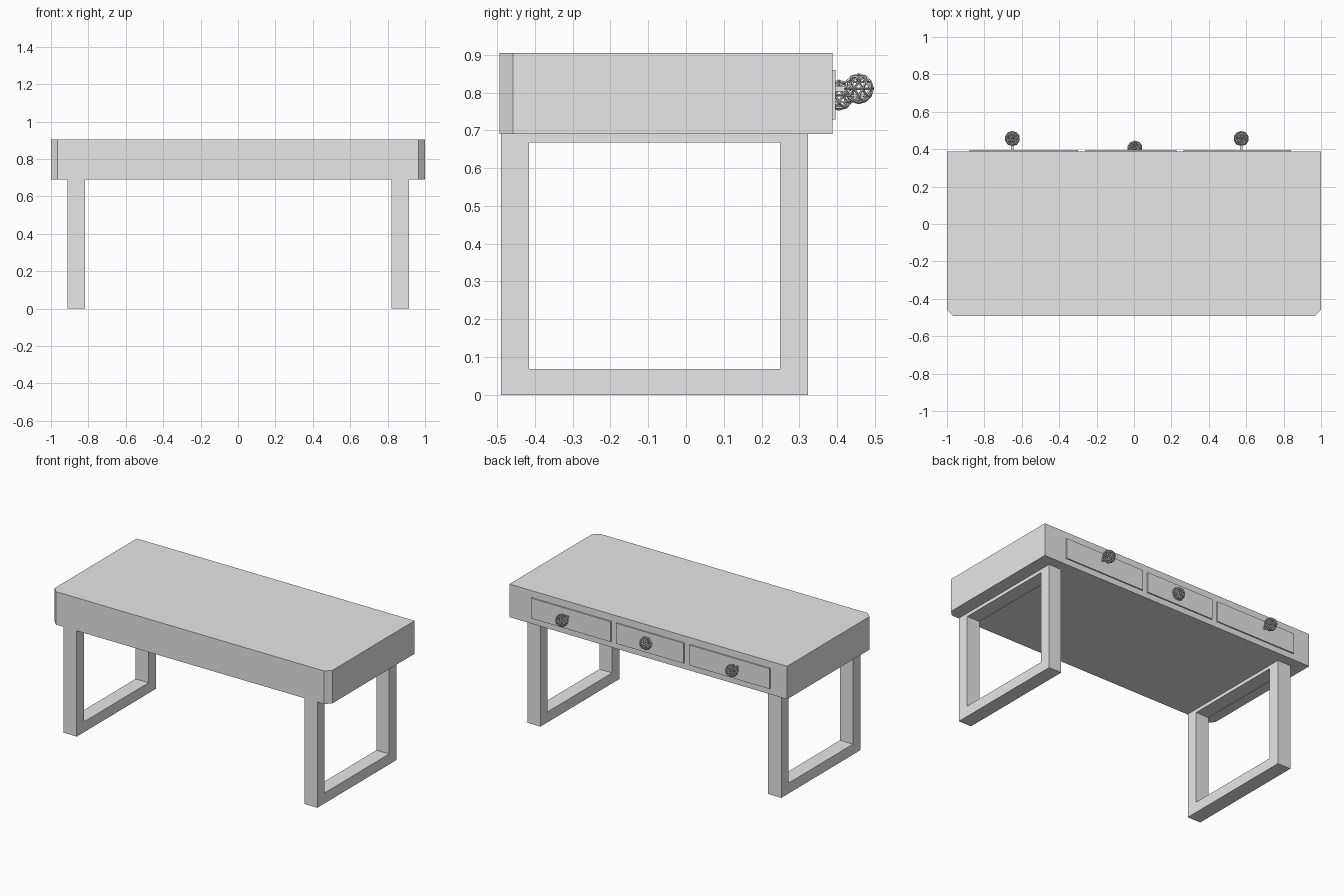
import bpy, bmesh, math
from mathutils import Vector

if "Cube" in bpy.data.objects:
    bpy.data.objects.remove(bpy.data.objects["Cube"])

grey = bpy.data.materials.new("plain grey")
grey.diffuse_color = (0.8, 0.8, 0.8, 1)
grey.use_nodes = True
grey.node_tree.nodes["Principled BSDF"].inputs["Base Color"].default_value = grey.diffuse_color


def finish(name, bm):
    bmesh.ops.recalc_face_normals(bm, faces=bm.faces)
    me = bpy.data.meshes.new(name)
    bm.to_mesh(me)
    bm.free()
    me.materials.append(grey)
    ob = bpy.data.objects.new(name, me)
    bpy.context.collection.objects.link(ob)
    return ob


def prism(name, profile, offset):
    """Extrude a closed outline along an offset vector."""
    bm = bmesh.new()
    face = bm.faces.new([bm.verts.new(p) for p in profile])
    ext = bmesh.ops.extrude_face_region(bm, geom=[face], use_keep_orig=True)
    verts = [g for g in ext["geom"] if isinstance(g, bmesh.types.BMVert)]
    bmesh.ops.translate(bm, verts=verts, vec=offset)
    return finish(name, bm)


def box(name, x0, x1, y0, y1, z0, z1):
    return prism(name, [(x0, y0, z0), (x1, y0, z0), (x1, y1, z0), (x0, y1, z0)], (0, 0, z1 - z0))


# desk body with clipped front corners
c, yf, yb = 0.035, -0.493, 0.388
outline = [(-1, yb), (-1, yf + c), (-1 + c, yf), (1 - c, yf), (1, yf + c), (1, yb)]
prism("desk_body", [(x, y, 0.69) for x, y in outline], (0, 0, 0.215))


# rectangular loop legs
def leg_frame(name, x0, x1):
    bm = bmesh.new()
    outer = [(-0.49, 0), (0.323, 0), (0.323, 0.69), (-0.49, 0.69)]
    inner = [(-0.415, 0.068), (0.249, 0.068), (0.249, 0.668), (-0.415, 0.668)]
    rings = [[bm.verts.new((x, y, z)) for y, z in ring]
             for x, ring in ((x0, outer), (x1, outer), (x1, inner), (x0, inner))]
    for r in range(4):
        a, b = rings[r], rings[(r + 1) % 4]
        for i in range(4):
            j = (i + 1) % 4
            bm.faces.new((a[i], a[j], b[j], b[i]))
    finish(name, bm)


leg_frame("left_leg_frame", -0.912, -0.818)
leg_frame("right_leg_frame", 0.822, 0.914)


# wire-cage knob on a short stem
def knob(name, x, y, z):
    bm = bmesh.new()
    bmesh.ops.create_icosphere(bm, subdivisions=2, radius=0.038)
    bmesh.ops.translate(bm, verts=bm.verts, vec=(x, y, z))
    ob = finish(name, bm)
    wire = ob.modifiers.new("cage", "WIREFRAME")
    wire.thickness = 0.006


# drawer fronts with knobs
drawers = [("left", -0.88, -0.30, -0.65, 0.457, 0.81),
           ("middle", -0.26, 0.226, 0.005, 0.405, 0.793),
           ("right", 0.265, 0.84, 0.573, 0.457, 0.81)]
for side, x0, x1, kx, ky, kz in drawers:
    box(side + "_drawer_front", x0, x1, 0.386, 0.396, 0.728, 0.86)
    knob(side + "_drawer_knob", kx, ky, kz)
    if ky > 0.42:
        box(side + "_knob_stem", kx - 0.007, kx + 0.007, 0.39, 0.424, kz - 0.007, kz + 0.007)
